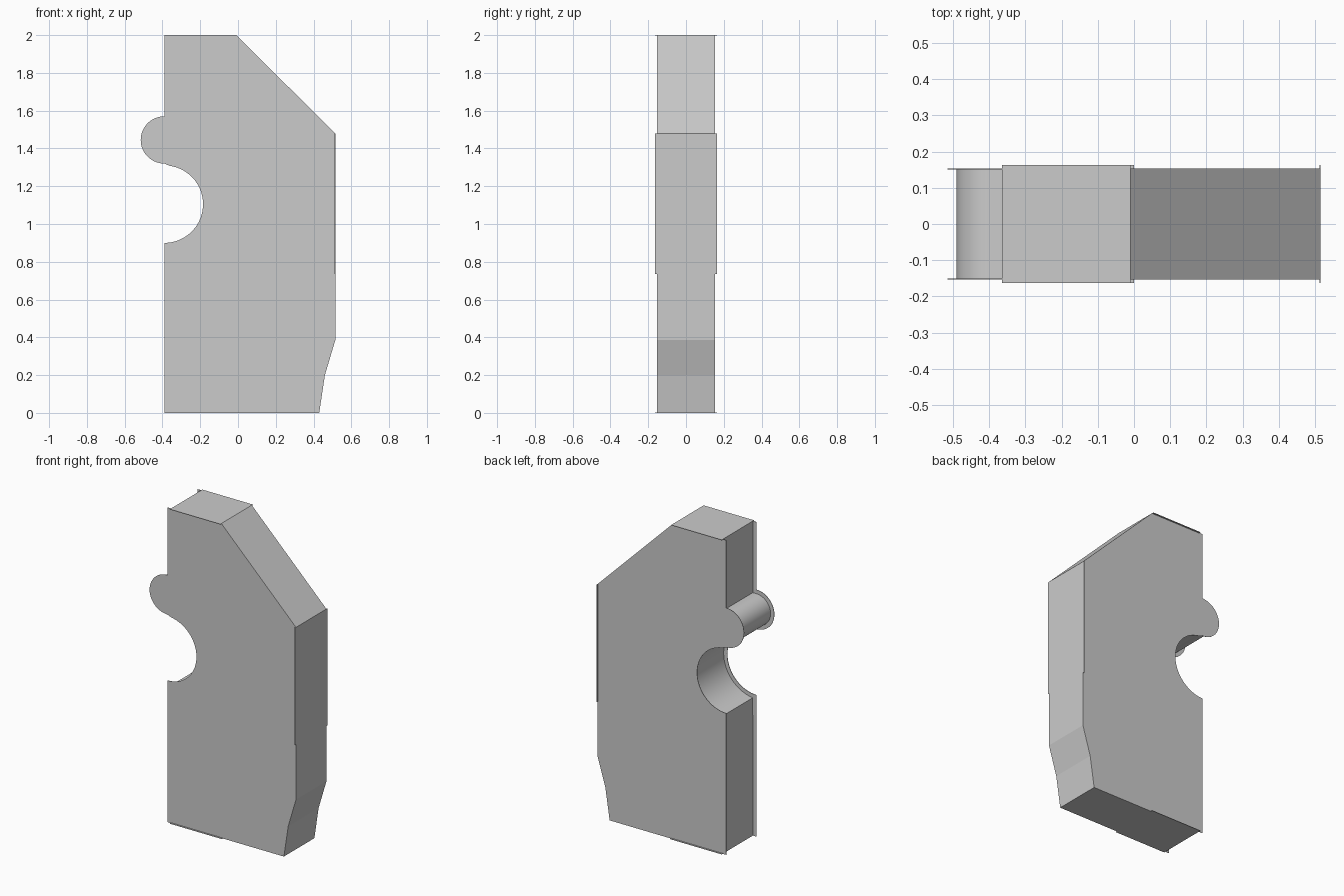
import bpy, bmesh, math

cube = bpy.data.objects.get("Cube")
if cube:
    bpy.data.objects.remove(cube, do_unlink=True)

grey = bpy.data.materials.new("plain grey")
grey.use_nodes = True
GREY = (0.6, 0.6, 0.6, 1)
grey.diffuse_color = GREY
grey.node_tree.nodes["Principled BSDF"].inputs["Base Color"].default_value = GREY


def arc(cx, cz, r, start, end, steps=32):
    angles = [math.radians(start + (end - start) * i / steps) for i in range(steps + 1)]
    return [(cx + r * math.cos(a), cz + r * math.sin(a)) for a in angles]


def outline(inset):
    """Side outline; inset pulls in the left edge, the knob and the notch."""
    left = -0.39 + inset
    right = [(left, 0), (0.43, 0), (0.46, 0.2), (0.515, 0.385),
             (0.515, 1.48), (-0.01, 2), (left, 2)]
    shoulder = [(left, 1.57 - inset)] if inset else []
    knob = arc(-0.39, 1.445, 0.125 - inset, 90, 270)
    notch = arc(-0.39, 1.105, 0.205 + inset, 82, -90 + inset * 255)
    return right + shoulder + knob + notch


def slab(name, points, y0, y1):
    """Extrude an x-z outline from y0 to y1."""
    bm = bmesh.new()
    face = bm.faces.new([bm.verts.new((x, y0, z)) for x, z in points])
    grown = bmesh.ops.extrude_face_region(bm, geom=[face])["geom"]
    verts = [v for v in grown if isinstance(v, bmesh.types.BMVert)]
    bmesh.ops.translate(bm, verts=verts, vec=(0, y1 - y0, 0))
    bmesh.ops.recalc_face_normals(bm, faces=bm.faces)
    mesh = bpy.data.meshes.new(name)
    bm.to_mesh(mesh)
    bm.free()
    mesh.materials.append(grey)
    obj = bpy.data.objects.new(name, mesh)
    bpy.context.collection.objects.link(obj)
    bpy.ops.object.select_all(action='DESELECT')
    obj.select_set(True)
    bpy.context.view_layer.objects.active = obj
    bpy.ops.object.shade_smooth_by_angle(angle=math.radians(7))
    return obj


def strip(name, x0, x1, z0, z1):
    """Thin edge strip, slightly wider than the body."""
    slab(name, [(x0, z0), (x1, z0), (x1, z1), (x0, z1)], -0.163, 0.163)


# Thick core with a recessed left edge
slab("core", outline(0.025), -0.15, 0.15)

# Face plates overhanging the core on the left
slab("front_plate", outline(0), -0.153, -0.15)
slab("back_plate", outline(0), 0.15, 0.153)

# Overhanging edge strips
strip("top_strip", -0.365, -0.01, 1.997, 2)
strip("bottom_strip", -0.365, 0, 0, 0.003)
strip("side_strip", 0.512, 0.515, 0.735, 1.48)
